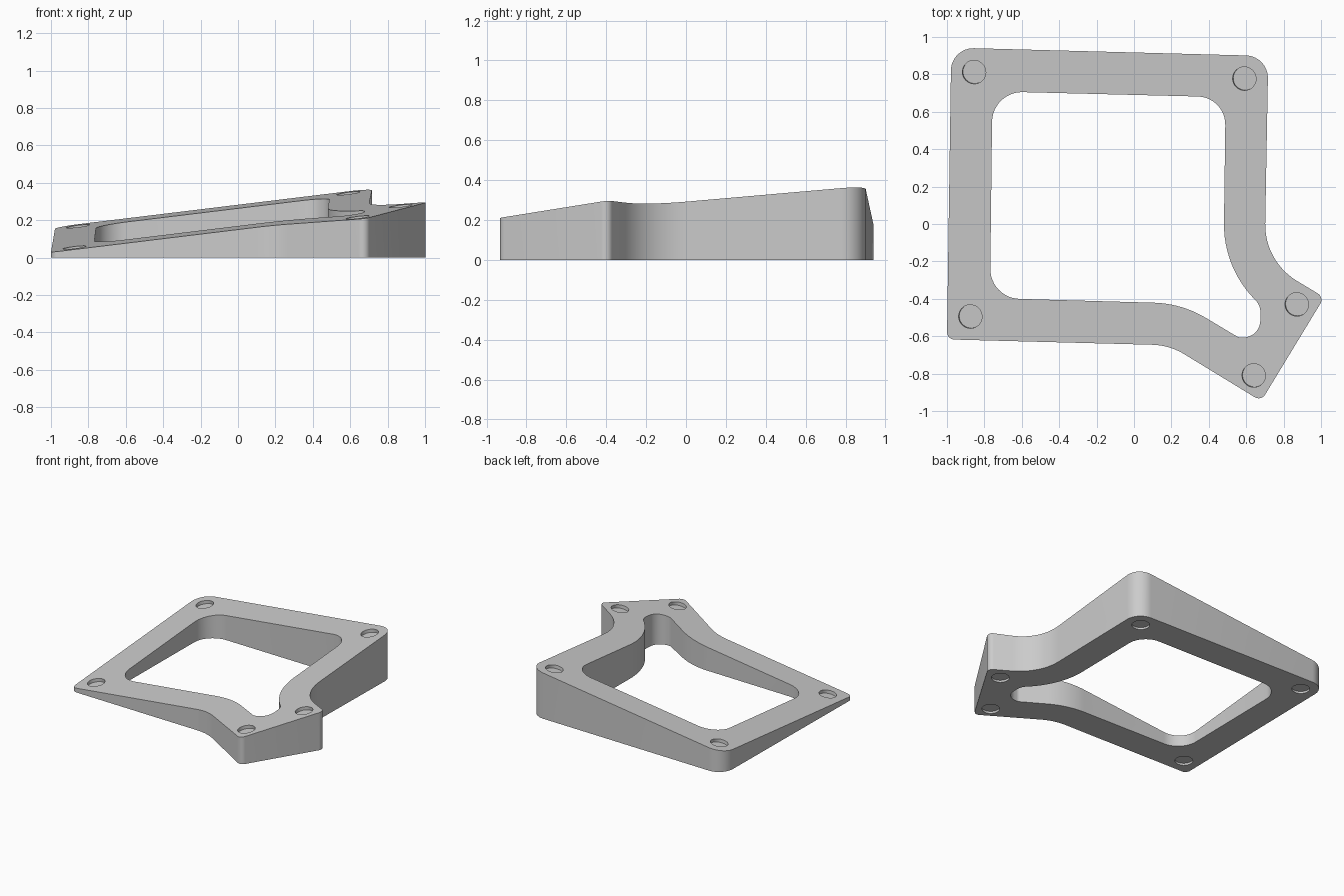
import bpy
import bmesh
from math import sin, tan
from mathutils import Vector

cube = bpy.data.objects.get("Cube")
if cube:
    bpy.data.objects.remove(cube, do_unlink=True)

COLOUR = (0.6, 0.6, 0.6, 1)
grey = bpy.data.materials.new("plain grey")
grey.use_nodes = True
grey.diffuse_color = COLOUR
grey.node_tree.nodes["Principled BSDF"].inputs["Base Color"].default_value = COLOUR


def slope(x, y):
    """Height of the tilted top face."""
    return 0.205 + 0.124 * x + 0.085 * y


def rounded(corners, steps=12):
    """Outline from (x, y, radius) corners, each rounded by an arc."""
    points = []
    for i, (x, y, r) in enumerate(corners):
        p = Vector((x, y))
        before = (Vector(corners[i - 1][:2]) - p).normalized()
        after = (Vector(corners[(i + 1) % len(corners)][:2]) - p).normalized()
        half = before.angle(after) / 2
        centre = p + (before + after).normalized() * (r / sin(half))
        start = (p + before * (r / tan(half)) - centre).normalized()
        end = (p + after * (r / tan(half)) - centre).normalized()
        for k in range(steps + 1):
            points.append(centre + start.slerp(end, k / steps).normalized() * r)
    return points


def prism(name, outline, bottom, top):
    """Upright prism whose ends are height functions of x and y."""
    bm = bmesh.new()
    low = [bm.verts.new((p.x, p.y, bottom(p.x, p.y))) for p in outline]
    high = [bm.verts.new((p.x, p.y, top(p.x, p.y))) for p in outline]
    bm.faces.new(low)
    bm.faces.new(high)
    for i in range(len(low)):
        bm.faces.new((low[i - 1], low[i], high[i], high[i - 1]))
    bmesh.ops.recalc_face_normals(bm, faces=bm.faces)
    mesh = bpy.data.meshes.new(name)
    bm.to_mesh(mesh)
    bm.free()
    obj = bpy.data.objects.new(name, mesh)
    bpy.context.collection.objects.link(obj)
    obj.data.materials.append(grey)
    return obj


def select_only(obj):
    bpy.ops.object.select_all(action="DESELECT")
    bpy.context.view_layer.objects.active = obj
    obj.select_set(True)


def cut(body, cutter):
    cutter.hide_render = True
    mod = body.modifiers.new("cut", "BOOLEAN")
    mod.operation = "DIFFERENCE"
    mod.solver = "EXACT"
    mod.object = cutter
    select_only(body)
    bpy.ops.object.modifier_apply(modifier=mod.name)
    bpy.data.objects.remove(cutter, do_unlink=True)


# Wedge body with the angled extension at the front right
outer = rounded([
    (-0.977, 0.943, 0.12), (0.718, 0.898, 0.12), (0.698, -0.20, 0.35),
    (1.017, -0.392, 0.04), (0.68, -0.947, 0.04), (0.19, -0.648, 0.35),
    (-1.0, -0.617, 0.04)])
body = prism("wedge_frame", outer, lambda x, y: 0, slope)

# Large central opening
inner = rounded([
    (-0.757, 0.709, 0.16), (0.49, 0.678, 0.15), (0.478, -0.236, 0.57),
    (0.678, -0.436, 0.1), (0.672, -0.605, 0.09), (0.56, -0.607, 0.04),
    (0.255, -0.425, 0.57), (-0.77, -0.396, 0.16)])
cut(body, prism("opening_cutter", inner, lambda x, y: -1, lambda x, y: 1))

# Shallow round pockets, square to the top face and to the underside
normal = Vector((-0.124, -0.085, 1)).normalized()
up = Vector((0, 0, 1))
for x, y in [(-0.855, 0.812), (0.59, 0.777), (-0.875, -0.495), (0.87, -0.43), (0.64, -0.81)]:
    for axis, height, depth in [(normal, slope(x, y), 0.025), (up, 0, 0.016)]:
        bpy.ops.mesh.primitive_cylinder_add(
            vertices=40, radius=0.063, depth=depth * 2, location=(x, y, height),
            rotation=axis.to_track_quat("Z", "Y").to_euler())
        cutter = bpy.context.object
        cutter.name = "pocket_cutter"
        cutter.data.materials.append(grey)
        cut(body, cutter)

select_only(body)
bpy.ops.object.shade_smooth_by_angle(angle=0.5)
